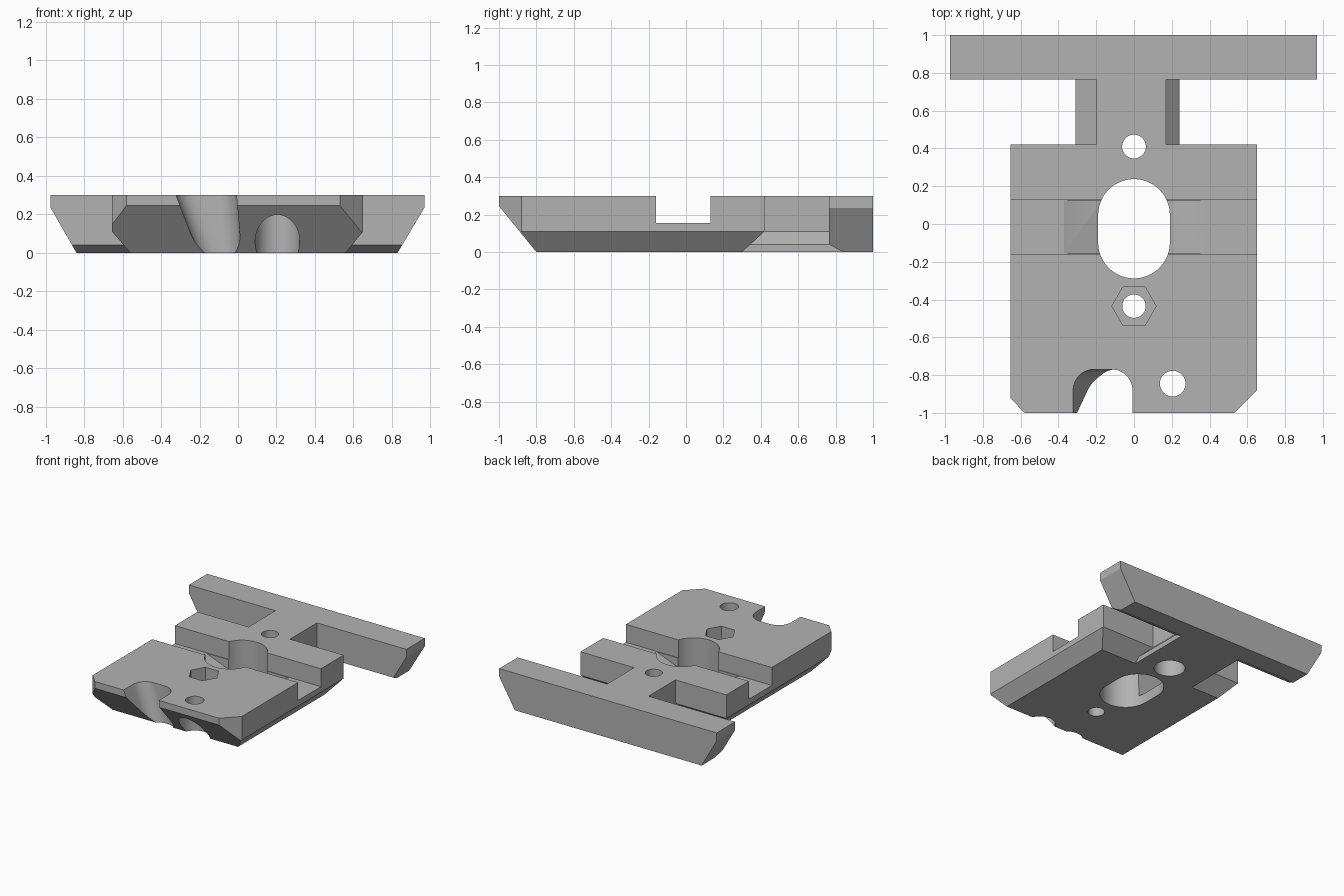
import bpy
import bmesh
import math
from mathutils import Vector

cube = bpy.data.objects.get("Cube")
if cube:
    bpy.data.objects.remove(cube)

grey = bpy.data.materials.new("plain grey")
grey.use_nodes = True
grey.diffuse_color = (0.45, 0.45, 0.45, 1)
grey.node_tree.nodes["Principled BSDF"].inputs["Base Color"].default_value = grey.diffuse_color


def finish(name, bm):
    """Turn a bmesh into a grey object."""
    bmesh.ops.recalc_face_normals(bm, faces=bm.faces)
    mesh = bpy.data.meshes.new(name)
    bm.to_mesh(mesh)
    bm.free()
    mesh.materials.append(grey)
    obj = bpy.data.objects.new(name, mesh)
    bpy.context.collection.objects.link(obj)
    return obj


def block(name, lo, hi, cuts=()):
    """Box between two corners; each cut is (point, outward normal) to trim away."""
    bm = bmesh.new()
    bmesh.ops.create_cube(bm, size=1)
    for v in bm.verts:
        v.co = [l + (c + 0.5) * (h - l) for l, h, c in zip(lo, hi, v.co)]
    for point, normal in cuts:
        geom = bm.verts[:] + bm.edges[:] + bm.faces[:]
        bmesh.ops.bisect_plane(bm, geom=geom, plane_co=point, plane_no=normal, clear_outer=True)
        rim = [e for e in bm.edges if e.is_boundary]
        bmesh.ops.holes_fill(bm, edges=rim)
    return finish(name, bm)


def hull(name, points):
    """Convex solid around a set of points."""
    bm = bmesh.new()
    for p in points:
        bm.verts.new(p)
    found = bmesh.ops.convex_hull(bm, input=bm.verts[:])
    loose = [g for g in found["geom_interior"] if isinstance(g, bmesh.types.BMVert)]
    bmesh.ops.delete(bm, geom=loose, context="VERTS")
    bmesh.ops.dissolve_limit(bm, angle_limit=0.001, verts=bm.verts[:], edges=bm.edges[:])
    return finish(name, bm)


def ring(x, y, z, r, n=48):
    return [Vector((x + r * math.cos(2 * math.pi * i / n), y + r * math.sin(2 * math.pi * i / n), z))
            for i in range(n)]


def bore(name, x, y, r, z0, z1, n=48, half_length=0):
    """Straight round, polygonal or stadium-shaped cutter."""
    return hull(name, [p for z in (z0, z1) for s in (-half_length, half_length)
                       for p in ring(x, y + s, z, r, n)])


def combine(target, tool, operation):
    mod = target.modifiers.new(operation, "BOOLEAN")
    mod.operation = operation
    mod.solver = "EXACT"
    mod.object = tool
    bpy.context.view_layer.objects.active = target
    bpy.ops.object.modifier_apply(modifier=mod.name)
    bpy.data.objects.remove(tool)


# Main plate with chamfered front, rear, sides and front corners
body = block("mounting_plate", (-0.655, -1, 0), (0.65, 0.42, 0.3), [
    ((0, -0.8, 0), (0, -0.245, -0.2)),
    ((0, 0.3, 0), (0, 0.11, -0.12)),
    ((-0.56, 0, 0), (-0.11, 0, -0.095)),
    ((0.56, 0, 0), (0.11, 0, -0.09)),
    ((-0.58, -1, 0), (-0.08, -0.075, 0)),
    ((0.53, -1, 0), (0.12, -0.12, 0)),
])

# Neck with a sloping foot on each side
profile = [(-0.31, 0), (-0.31, 0.04), (-0.2, 0.11), (-0.2, 0.3),
           (0.17, 0.3), (0.17, 0.11), (0.24, 0.04), (0.24, 0)]
bm = bmesh.new()
face = bm.faces.new([bm.verts.new((x, 0.25, z)) for x, z in profile])
pushed = bmesh.ops.extrude_face_region(bm, geom=[face])
bmesh.ops.translate(bm, vec=(0, 0.65, 0),
                    verts=[g for g in pushed["geom"] if isinstance(g, bmesh.types.BMVert)])
neck = finish("neck", bm)

# Crossbar with undercut ends
bar = block("crossbar", (-0.975, 0.765, 0), (0.97, 1, 0.3), [
    ((-0.84, 0, 0), (-0.235, 0, -0.135)),
    ((0.83, 0, 0), (0.235, 0, -0.14)),
    ((0, 0.84, 0), (0, -0.04, -0.075)),
])
combine(body, neck, "UNION")
combine(body, bar, "UNION")

# Cross channel and the ramps dipping to its middle
combine(body, block("channel", (-1, -0.16, 0.155), (1, 0.13, 0.5)), "DIFFERENCE")
ramp = [(x, y, z) for y in (-0.155, 0.125)
        for x, z in ((-0.37, 0.154), (-0.37, 0.2), (0.37, 0.2), (0.37, 0.154), (0.18, 0.08), (-0.18, 0.08))]
combine(body, hull("ramp", ramp), "DIFFERENCE")

# Long hole, screw holes, counterbores and nut pocket
for cutter in (
    bore("long_hole", 0, -0.025, 0.19, -0.1, 0.5, half_length=0.073),
    bore("rear_hole", 0, 0.41, 0.063, -0.1, 0.5),
    bore("rear_counterbore", 0, 0.41, 0.115, -0.1, 0.15),
    bore("middle_hole", 0, -0.435, 0.062, -0.1, 0.5),
    bore("nut_pocket", 0, -0.435, 0.117, 0.15, 0.5, n=6),
    bore("front_hole", 0.205, -0.845, 0.068, -0.1, 0.5),
    bore("front_counterbore", 0.205, -0.845, 0.116, -0.1, 0.21),
):
    combine(body, cutter, "DIFFERENCE")

# Slanted open groove in the front edge, narrow below and wide above
low = ring(-0.09, -0.88, -0.02, 0.11)
high = ring(-0.22, -0.88, 0.32, 0.11) + ring(-0.12, -0.88, 0.32, 0.11)
ahead = [p + Vector((0, -0.4, 0)) for p in low + high]
combine(body, hull("groove", low + high + ahead), "DIFFERENCE")

# Smooth the round walls only
bpy.ops.object.select_all(action="DESELECT")
body.select_set(True)
bpy.context.view_layer.objects.active = body
bpy.ops.object.shade_smooth_by_angle(angle=math.radians(25))
